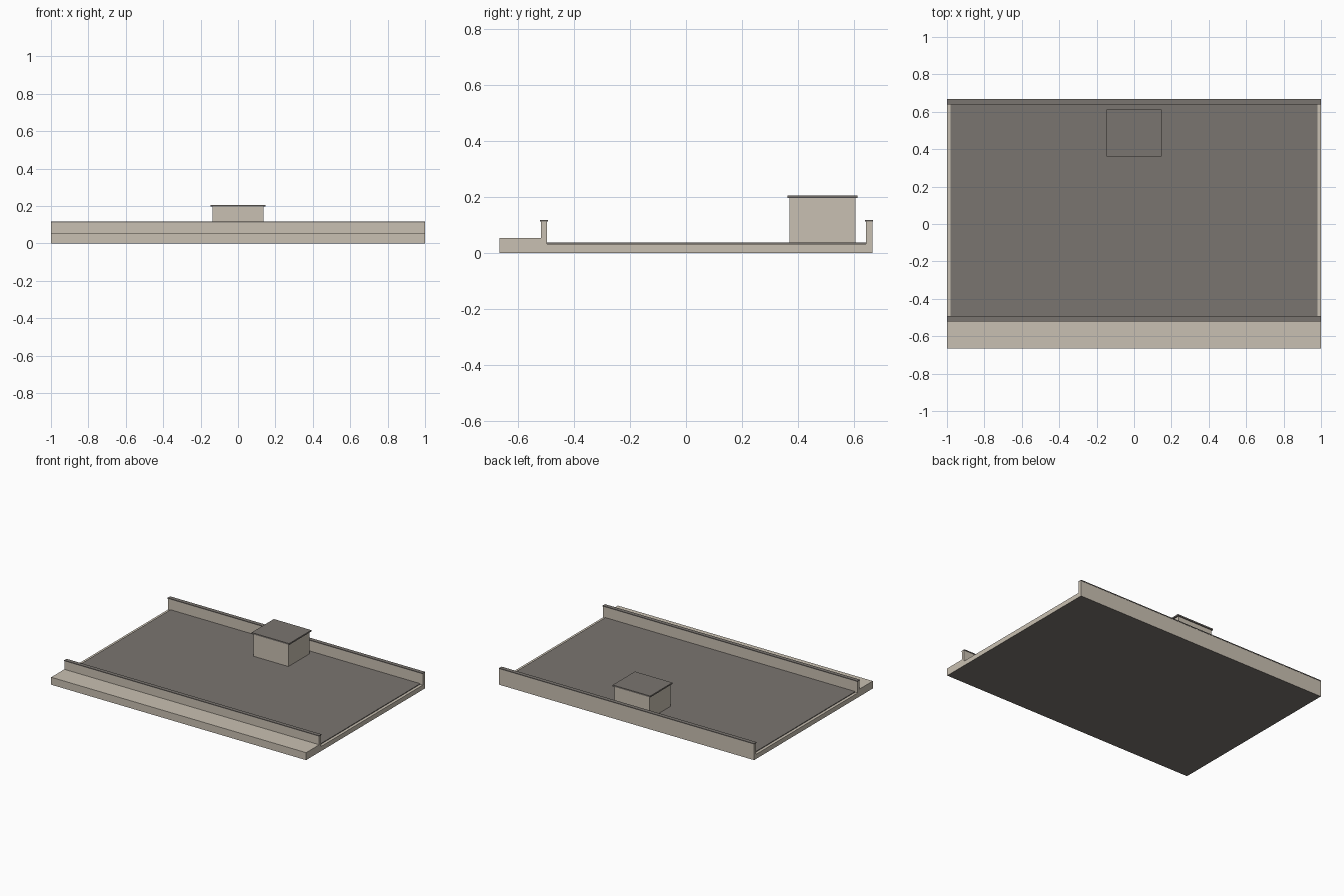
import bpy
import bmesh

cube = bpy.data.objects.get("Cube")
if cube:
    bpy.data.objects.remove(cube, do_unlink=True)


def material(name, rgb):
    mat = bpy.data.materials.new(name)
    mat.use_nodes = True
    colour = (*rgb, 1)
    mat.diffuse_color = colour
    mat.node_tree.nodes["Principled BSDF"].inputs["Base Color"].default_value = colour
    return mat


BEIGE = material("beige_wall", (0.584, 0.527, 0.445))
GREY = material("grey_roofing", (0.195, 0.178, 0.162))


def extrude_profile(name, profile, half_width, mats):
    """Sweep a closed (y, z) outline along x."""
    bm = bmesh.new()
    face = bm.faces.new([bm.verts.new((-half_width, y, z)) for y, z in profile])
    swept = bmesh.ops.extrude_face_region(bm, geom=[face])["geom"]
    moved = [v for v in swept if isinstance(v, bmesh.types.BMVert)]
    bmesh.ops.translate(bm, verts=moved, vec=(2 * half_width, 0, 0))
    bmesh.ops.recalc_face_normals(bm, faces=bm.faces)
    mesh = bpy.data.meshes.new(name)
    bm.to_mesh(mesh)
    bm.free()
    for mat in mats:
        mesh.materials.append(mat)
    obj = bpy.data.objects.new(name, mesh)
    bpy.context.collection.objects.link(obj)
    return obj


def block(name, half_width, y, z, mat):
    outline = [(y[0], z[0]), (y[1], z[0]), (y[1], z[1]), (y[0], z[1])]
    return extrude_profile(name, outline, half_width, [mat])


# Roof body: front ledge, front parapet, sunken deck and rear parapet
DECK, LEDGE, WALL = 0.033, 0.053, 0.112
body = extrude_profile("roof_body", [
    (-0.665, 0), (0.665, 0), (0.665, WALL), (0.642, WALL), (0.642, DECK),
    (-0.496, DECK), (-0.496, WALL), (-0.518, WALL), (-0.518, LEDGE), (-0.665, LEDGE),
], 1.0, [BEIGE, GREY])

# Underside is grey
for face in body.data.polygons:
    if face.normal.z < -0.9:
        face.material_index = 1

# Roofing sheet on the deck, stopping short of the open sides
block("deck_covering", 0.98, (-0.496, 0.642), (DECK, 0.038), GREY)

# Parapet copings
block("front_coping", 1.0, (-0.521, -0.493), (WALL, 0.118), GREY)
block("rear_coping", 1.0, (0.638, 0.667), (WALL, 0.118), GREY)

# Stair housing with overhanging cap
block("housing_walls", 0.137, (0.369, 0.605), (0.036, 0.196), BEIGE)
block("housing_cap", 0.147, (0.362, 0.612), (0.196, 0.206), GREY)
